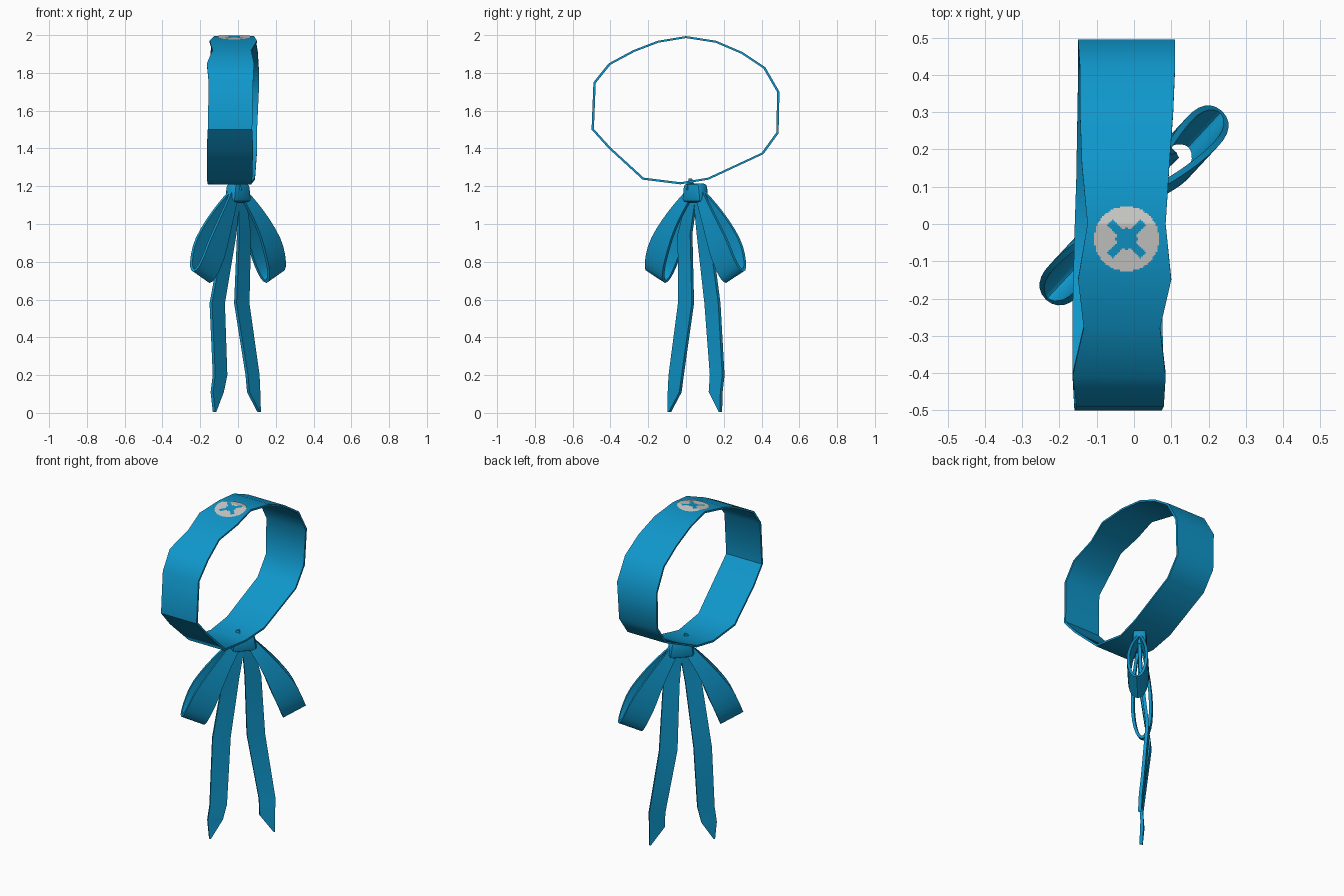
import bpy, bmesh, math
from mathutils import Vector

if "Cube" in bpy.data.objects:
    bpy.data.objects.remove(bpy.data.objects["Cube"])


def material(name, col):
    m = bpy.data.materials.new(name)
    m.diffuse_color = (*col, 1)
    m.use_nodes = True
    m.node_tree.nodes["Principled BSDF"].inputs["Base Color"].default_value = m.diffuse_color
    return m


BLUE = material("ribbon blue", (0.005, 0.31, 0.60))
GREY = material("pale grey", (0.60, 0.60, 0.58))

# Bow frame: the bow lies in a vertical plane turned about 47 degrees
U = Vector((0.68, 0.73, 0)).normalized()
V = Vector((-0.73, 0.68, 0)).normalized()


def bow(u, v, z):
    return Vector((0, 0.05, z)) + U * u + V * v


def finish(bm, name, mats=(BLUE,), angle=40):
    bmesh.ops.recalc_face_normals(bm, faces=bm.faces)
    me = bpy.data.meshes.new(name)
    bm.to_mesh(me)
    bm.free()
    ob = bpy.data.objects.new(name, me)
    bpy.context.collection.objects.link(ob)
    for m in mats:
        me.materials.append(m)
    bpy.context.view_layer.objects.active = ob
    ob.select_set(True)
    bpy.ops.object.shade_smooth_by_angle(angle=math.radians(angle))
    ob.select_set(False)
    return ob


def sweep(name, sections, closed=False, angle=40):
    """Skin a list of four-cornered sections."""
    bm = bmesh.new()
    rows = [[bm.verts.new(p) for p in s] for s in sections]
    n = len(rows)
    for i in range(n if closed else n - 1):
        a, b = rows[i], rows[(i + 1) % n]
        for k in range(4):
            j = (k + 1) % 4
            bm.faces.new((a[k], a[j], b[j], b[k]))
    if not closed:
        bm.faces.new(rows[0])
        bm.faces.new(rows[-1])
    return finish(bm, name, angle=angle)


def ribbon(name, path, thick=0.008, angle=40):
    """path: (centre, half width vector) pairs."""
    secs = []
    for i, (c, w) in enumerate(path):
        t = path[min(i + 1, len(path) - 1)][0] - path[max(i - 1, 0)][0]
        n = t.cross(w).normalized() * thick
        secs.append([c - w - n, c + w - n, c + w + n, c - w + n])
    return sweep(name, secs, angle=angle)


# Head band: uneven hoop, (y, z, left x, right x)
BAND = [(0, 1.995, -.125, .085), (.16, 1.97, -.14, .095), (.3, 1.91, -.145, .105),
        (.42, 1.83, -.145, .11), (.495, 1.7, -.15, .11), (.49, 1.48, -.15, .1),
        (.41, 1.37, -.15, .1), (.12, 1.235, -.155, .09), (-.03, 1.21, -.16, .07),
        (-.23, 1.235, -.165, .075), (-.41, 1.4, -.165, .08), (-.5, 1.5, -.16, .075),
        (-.49, 1.75, -.155, .08), (-.41, 1.85, -.165, .085), (-.28, 1.92, -.135, .07),
        (-.15, 1.97, -.15, .1)]
secs = []
for y, z, x0, x1 in BAND:
    yi, zi = y * 0.975, 1.61 + (z - 1.61) * 0.972
    secs.append([Vector(p) for p in ((x0, y, z), (x1, y, z), (x1, yi, zi), (x0, yi, zi))])
sweep("band", secs, closed=True)

# Round patch with a diagonal cross, laid on top of the band
CX, CY, R, N = -0.02, -0.04, 0.087, 40
bm = bmesh.new()
bmesh.ops.create_grid(bm, x_segments=N, y_segments=N, size=R)
drop = []
for f in bm.faces:
    c = f.calc_center_median()
    p, q = abs(c.x + c.y) * 0.7071, abs(c.x - c.y) * 0.7071
    arm = min(p, q) < 0.012 and max(p, q) < 0.062
    hub = max(p, q) < 0.023
    f.material_index = 1 if arm or hub else 0
    if c.xy.length > R:
        drop.append(f)
bmesh.ops.delete(bm, geom=drop, context='FACES')
for v in bm.verts:
    v.co.x += CX
    v.co.y += CY
    slope = 0.025 / 0.15 if v.co.y < 0 else 0.025 / 0.16
    v.co.z = 1.995 - abs(v.co.y) * slope + 0.003
ob = finish(bm, "patch", (GREY, BLUE))
if ob.data.polygons[0].normal.z < 0:
    ob.data.flip_normals()

# Bow loops: folded ribbon, widening to the bottom
for side, label in ((-1, "left"), (1, "right")):
    path = []
    for i in range(29):
        th = 2 * math.pi * i / 28
        s = (1 - math.cos(th)) / 2
        c = bow(side * (0.03 + 0.25 * s + 0.025 * math.sin(math.pi * s)),
                0.06 * math.sin(th) * math.sin(th / 2) ** 0.7, 1.17 - 0.445 * s)
        half = 0.025 + 0.045 * min(1, s * 1.5)
        w = (U * side * 0.9 + Vector((0, 0, 0.43))) * half
        path.append((c, w))
    ribbon("bow_loop_" + label, path)

# Hanging tails: (x, y, z, half width)
TAILS = {
    "left": [(-.015, .035, 1.15, .03), (-.045, -.005, .95, .045), (-.11, 0, .58, .05),
             (-.095, -.052, .2, .047), (-.11, -.06, .11, .042), (-.124, -.088, .005, .004)],
    "right": [(.015, .065, 1.15, .03), (.032, .095, .95, .045), (.02, .14, .58, .05),
              (.077, .165, .2, .045), (.083, .157, .11, .042), (.112, .182, .005, .004)],
}
for label, pts in TAILS.items():
    ribbon("bow_tail_" + label, [(Vector(p[:3]), U * p[3]) for p in pts], 0.009)

# Knot: pinched wrap whose peak pokes through the band
bm = bmesh.new()
bmesh.ops.create_cube(bm, size=1)
bmesh.ops.bevel(bm, geom=bm.edges[:], offset=0.2, segments=2, affect='EDGES', profile=0.5)
for v in bm.verts:
    x, y, z = v.co
    v.co = bow(x * 0.13 * (1 - 0.25 * z), y * 0.075, 1.165 + z * 0.1)
finish(bm, "knot")
bm = bmesh.new()
bmesh.ops.create_cone(bm, segments=3, cap_ends=True, radius1=0.035, radius2=0.012, depth=0.06)
for v in bm.verts:
    v.co += Vector((-0.01, 0.02, 1.211))
finish(bm, "knot_peak", angle=20)
